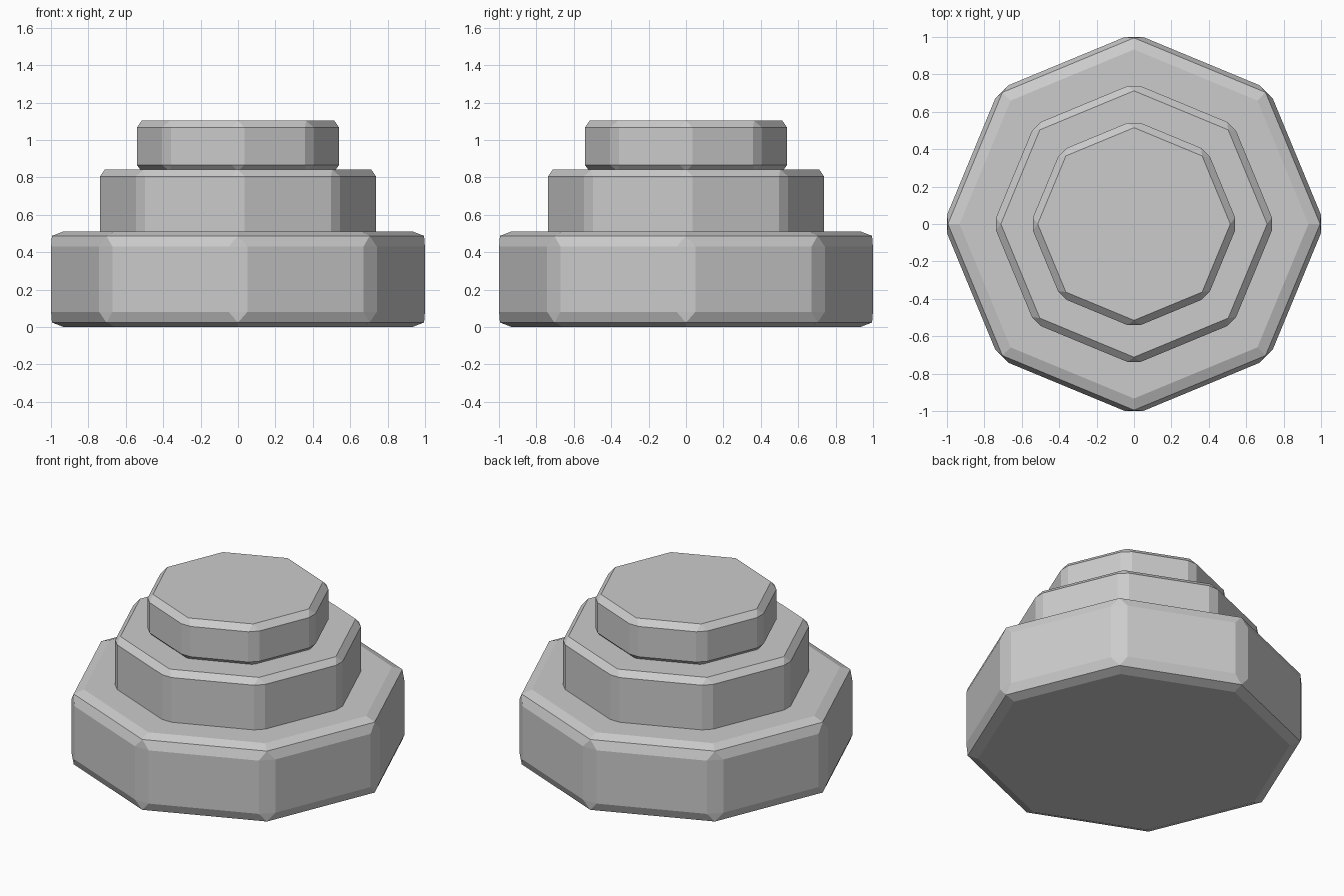
import bpy, bmesh
from math import cos, sin, pi

if "Cube" in bpy.data.objects:
    bpy.data.objects.remove(bpy.data.objects["Cube"])


def chamfered_octagon(radius, half_chamfer, z):
    """16 points: an octagon (corner on +x) with every corner cut off."""
    pts = []
    cut = radius - half_chamfer * math_tan
    for i in range(8):
        a = i * pi / 4
        for side in (-1, 1):
            t = side * half_chamfer
            pts.append((cut * cos(a) - t * sin(a), cut * sin(a) + t * cos(a), z))
    return pts


math_tan = sin(pi / 8) / cos(pi / 8)


def octagon_tier(name, rings):
    """Loft (radius, half_chamfer, z) rings into a closed flat-shaded solid."""
    bm = bmesh.new()
    loops = [[bm.verts.new(p) for p in chamfered_octagon(*r)] for r in rings]
    for lo, hi in zip(loops, loops[1:]):
        for i in range(16):
            j = (i + 1) % 16
            bm.faces.new((lo[i], lo[j], hi[j], hi[i]))
    bm.faces.new(loops[0][::-1])
    bm.faces.new(loops[-1])
    bmesh.ops.remove_doubles(bm, verts=bm.verts, dist=0.0005)
    bmesh.ops.recalc_face_normals(bm, faces=bm.faces)
    mesh = bpy.data.meshes.new(name)
    bm.to_mesh(mesh)
    bm.free()
    obj = bpy.data.objects.new(name, mesh)
    bpy.context.collection.objects.link(obj)
    return obj


def bevelled_tier(name, radius, z0, z1, b=0.037):
    """Tier with a single chamfer on all edges."""
    inner = radius - b / cos(pi / 8)
    w = b * cos(pi / 8)
    octagon_tier(name, [(inner, 0, z0), (radius, w, z0 + b),
                        (radius, w, z1 - b), (inner, 0, z1)])


# Wide base with a two-step rounded rim at top and bottom
octagon_tier("base_tier", [
    (0.933, 0, 0.0), (0.995, 0, 0.024), (1.02, 0.05, 0.08),
    (1.02, 0.05, 0.43), (0.995, 0, 0.487), (0.933, 0, 0.511)])

# Two smaller tiers, each sunk slightly into the one below
bevelled_tier("middle_tier", 0.752, 0.47, 0.842)
bevelled_tier("top_tier", 0.555, 0.83, 1.103)
